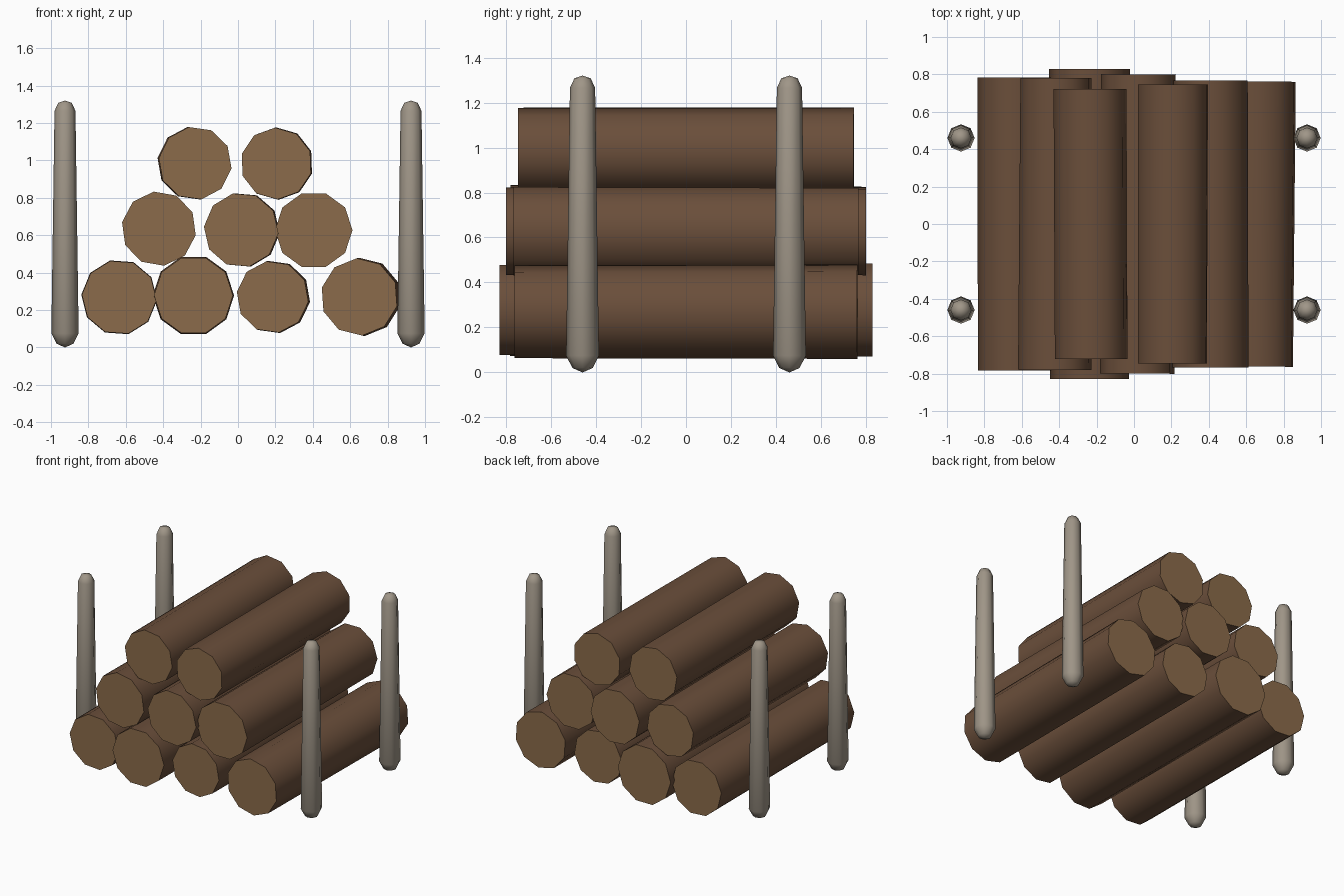
import bpy, bmesh, math
from mathutils import Matrix, Vector

cube = bpy.data.objects.get("Cube")
if cube:
    bpy.data.objects.remove(cube, do_unlink=True)


def material(name, rgb):
    m = bpy.data.materials.new(name)
    m.use_nodes = True
    m.diffuse_color = (*rgb, 1)
    bsdf = m.node_tree.nodes["Principled BSDF"]
    bsdf.inputs["Base Color"].default_value = (*rgb, 1)
    bsdf.inputs["Roughness"].default_value = 0.9
    return m


BARK = material("bark", (0.145, 0.077, 0.043))
WOOD = material("cut wood", (0.258, 0.147, 0.069))
STAKE = material("weathered stake", (0.35, 0.305, 0.246))


def finish(bm, name, mats):
    mesh = bpy.data.meshes.new(name)
    bm.normal_update()
    bm.to_mesh(mesh)
    bm.free()
    for m in mats:
        mesh.materials.append(m)
    obj = bpy.data.objects.new(name, mesh)
    bpy.context.collection.objects.link(obj)
    bpy.ops.object.select_all(action="DESELECT")
    obj.select_set(True)
    bpy.context.view_layer.objects.active = obj
    bpy.ops.object.shade_smooth_by_angle(angle=math.radians(60))
    return obj


def log(name, x, z, r_front, r_back, half, roll, shift):
    """Ten-sided tapered log along y, rolled and slightly skewed."""
    bm = bmesh.new()
    bmesh.ops.create_cone(bm, cap_ends=True, segments=10,
                          radius1=r_back, radius2=r_front, depth=2 * half)
    turn = Matrix.Rotation(math.radians(90), 4, "X")
    spin = Matrix.Rotation(math.radians(roll), 4, "Z")
    yaw = Matrix.Rotation(-math.atan2(shift, half), 4, "Z")
    bm.transform(Matrix.Translation((x, 0, z)) @ yaw @ turn @ spin)
    bm.normal_update()
    for f in bm.faces:
        f.material_index = int(abs(f.normal.y) > 0.8)
    finish(bm, name, [BARK, WOOD])


def stake(name, x, y):
    """Eight-sided tapered post with rounded ends."""
    profile = [(0, 0), (0.045, 0.02), (0.073, 0.075),
               (0.056, 1.265), (0.036, 1.308), (0, 1.32)]
    bm = bmesh.new()
    verts = [bm.verts.new((r, 0, z)) for r, z in profile]
    edges = [bm.edges.new(pair) for pair in zip(verts, verts[1:])]
    bmesh.ops.spin(bm, geom=verts + edges, cent=(0, 0, 0), axis=(0, 0, 1),
                   angle=2 * math.pi, steps=8)
    bmesh.ops.remove_doubles(bm, verts=bm.verts, dist=0.0005)
    bmesh.ops.recalc_face_normals(bm, faces=bm.faces)
    bm.transform(Matrix.Translation((x, y, 0)))
    finish(bm, name, [STAKE])


# Stacked logs: x, z, front radius, back radius, half length, roll, skew
rows = {
    "bottom": [(-0.635, 0.268, 0.200, 0.203, 0.782, 14, 0.0),
               (-0.238, 0.278, 0.211, 0.217, 0.83, 18, 0.0),
               (0.188, 0.270, 0.193, 0.196, 0.76, 10, 0.003),
               (0.655, 0.270, 0.207, 0.210, 0.762, 4, 0.006)],
    "middle": [(-0.42, 0.635, 0.200, 0.193, 0.78, 8, 0.003),
               (0.02, 0.628, 0.200, 0.201, 0.80, 13, 0.003),
               (0.405, 0.627, 0.207, 0.203, 0.767, 18, 0.0)],
    "top": [(-0.232, 0.985, 0.196, 0.197, 0.722, 10, -0.003),
            (0.207, 0.983, 0.192, 0.194, 0.746, 2, 0.002)],
}
for row, logs in rows.items():
    for i, spec in enumerate(logs, 1):
        log(f"{row}_log_{i}", *spec)

# Corner stakes
for side, x in (("right", -0.925), ("left", 0.925)):
    for end, y in (("front", -0.46), ("back", 0.46)):
        stake(f"{end}_{side}_stake", x, y)
